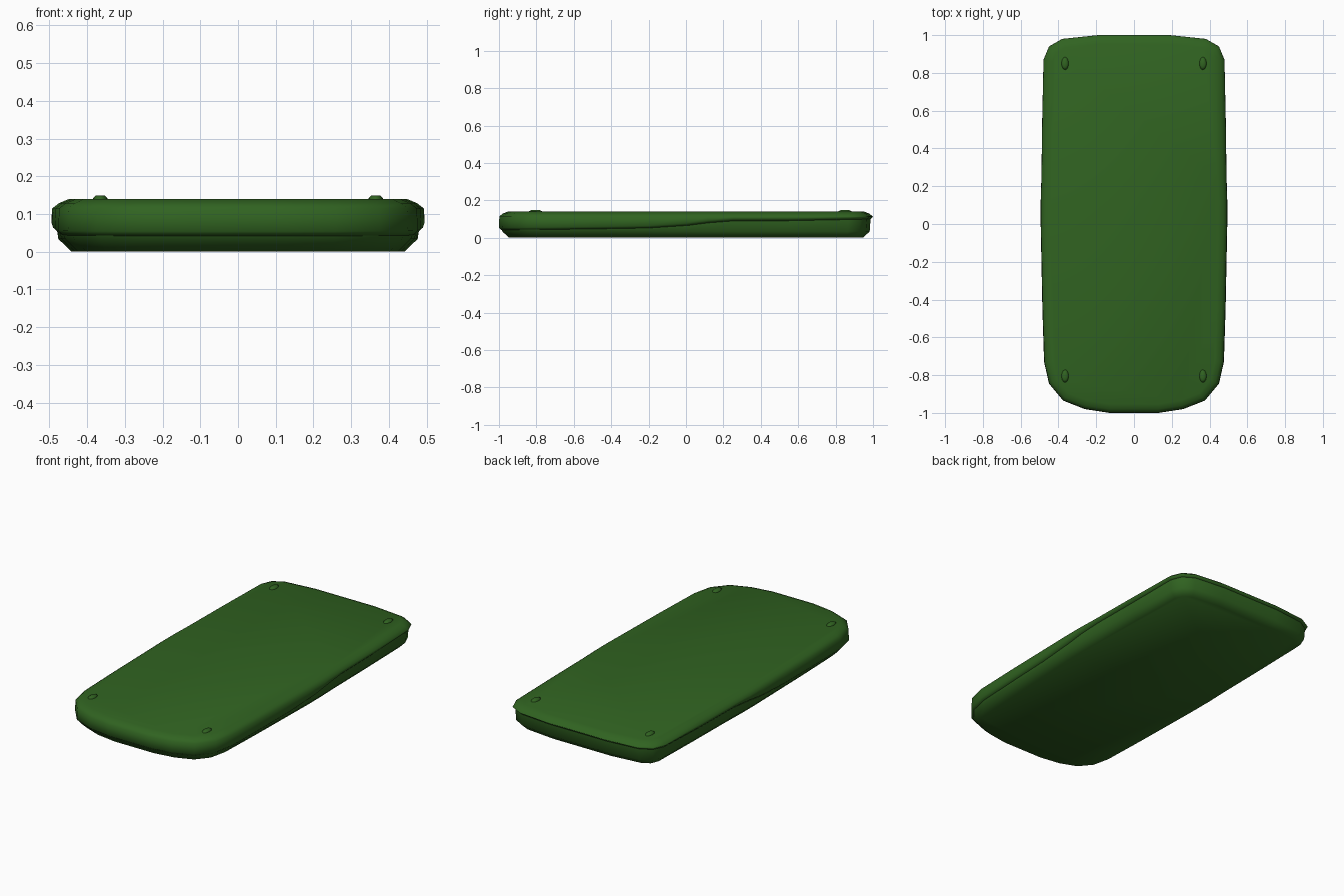
import bpy, bmesh, math
from mathutils import Vector

if "Cube" in bpy.data.objects:
    bpy.data.objects.remove(bpy.data.objects["Cube"])

green = bpy.data.materials.new("green")
green.diffuse_color = (0.03, 0.125, 0.015, 1)
green.use_nodes = True
green.node_tree.nodes["Principled BSDF"].inputs["Base Color"].default_value = green.diffuse_color

# Right half of the plan outline, front to back
HALF = [(0.13, -1.0), (0.26, -0.98), (0.375, -0.935), (0.45, -0.845), (0.476, -0.73),
        (0.485, -0.45), (0.49, -0.2), (0.494, 0.0), (0.494, 0.12), (0.49, 0.25),
        (0.486, 0.55), (0.479, 0.87), (0.45, 0.94), (0.38, 0.98), (0.19, 1.0)]
OUTLINE = [Vector(p) for p in HALF] + [Vector((-x, y)) for x, y in reversed(HALF)]

# Height of the parting seam along the length
SEAM = [(-1.0, 0.042), (-0.6, 0.045), (-0.2, 0.052), (0.0, 0.065),
        (0.12, 0.08), (0.25, 0.09), (0.6, 0.091), (1.0, 0.1)]


def seam(y):
    for (y0, z0), (y1, z1) in zip(SEAM, SEAM[1:]):
        if y <= y1:
            return z0 + (z1 - z0) * (y - y0) / (y1 - y0)
    return SEAM[-1][1]


def ring(inset, height):
    """Outline moved inward by inset; height maps y to z."""
    pts, n = [], len(OUTLINE)
    for i, p in enumerate(OUTLINE):
        a = (p - OUTLINE[i - 1]).normalized()
        b = (OUTLINE[(i + 1) % n] - p).normalized()
        t = a + b
        normal = Vector((-t.y, t.x)).normalized()
        cos = normal.dot(Vector((-a.y, a.x)))
        q = p + normal * inset / cos
        pts.append((q.x, q.y, height(p.y)))
    return pts


def loft(name, rings, angle):
    """Closed solid through equal rings, listed bottom to top."""
    bm = bmesh.new()
    loops = [[bm.verts.new(c) for c in r] for r in rings]
    for lo, hi in zip(loops, loops[1:]):
        for i in range(len(lo)):
            j = (i + 1) % len(lo)
            bm.faces.new((lo[i], lo[j], hi[j], hi[i]))
    bm.faces.new(loops[0][::-1])
    bm.faces.new(loops[-1])
    bmesh.ops.recalc_face_normals(bm, faces=bm.faces)
    mesh = bpy.data.meshes.new(name)
    bm.to_mesh(mesh)
    bm.free()
    mesh.materials.append(green)
    ob = bpy.data.objects.new(name, mesh)
    bpy.context.collection.objects.link(ob)
    bpy.ops.object.select_all(action='DESELECT')
    ob.select_set(True)
    bpy.context.view_layer.objects.active = ob
    bpy.ops.object.shade_smooth_by_angle(angle=math.radians(angle))
    return ob


# Lower shell: chamfered base up to the wavy seam
loft("lower_shell", [
    ring(0.053, lambda y: 0.0),
    ring(0.018, lambda y: 0.034),
    ring(0.013, lambda y: seam(y) + 0.002)], 80)

# Upper shell: slightly overhanging lip, wall, bevelled top edge
loft("upper_shell", [
    ring(0.013, seam),
    ring(0.0, lambda y: seam(y) + 0.012),
    ring(0.002, lambda y: 0.115),
    ring(0.02, lambda y: 0.129),
    ring(0.047, lambda y: 0.14)], 80)


# Corner studs on the top face
def oval(x, y, scale, z):
    return [(x + 0.019 * scale * math.cos(a), y + 0.034 * scale * math.sin(a), z)
            for a in (math.tau * k / 12 for k in range(12))]


for side, sx in (("left", -1), ("right", 1)):
    for end, y in (("front", -0.805), ("back", 0.85)):
        x = sx * 0.365
        loft(f"stud_{end}_{side}", [
            oval(x, y, 1.0, 0.132), oval(x, y, 1.0, 0.142), oval(x, y, 0.6, 0.149)], 80)
